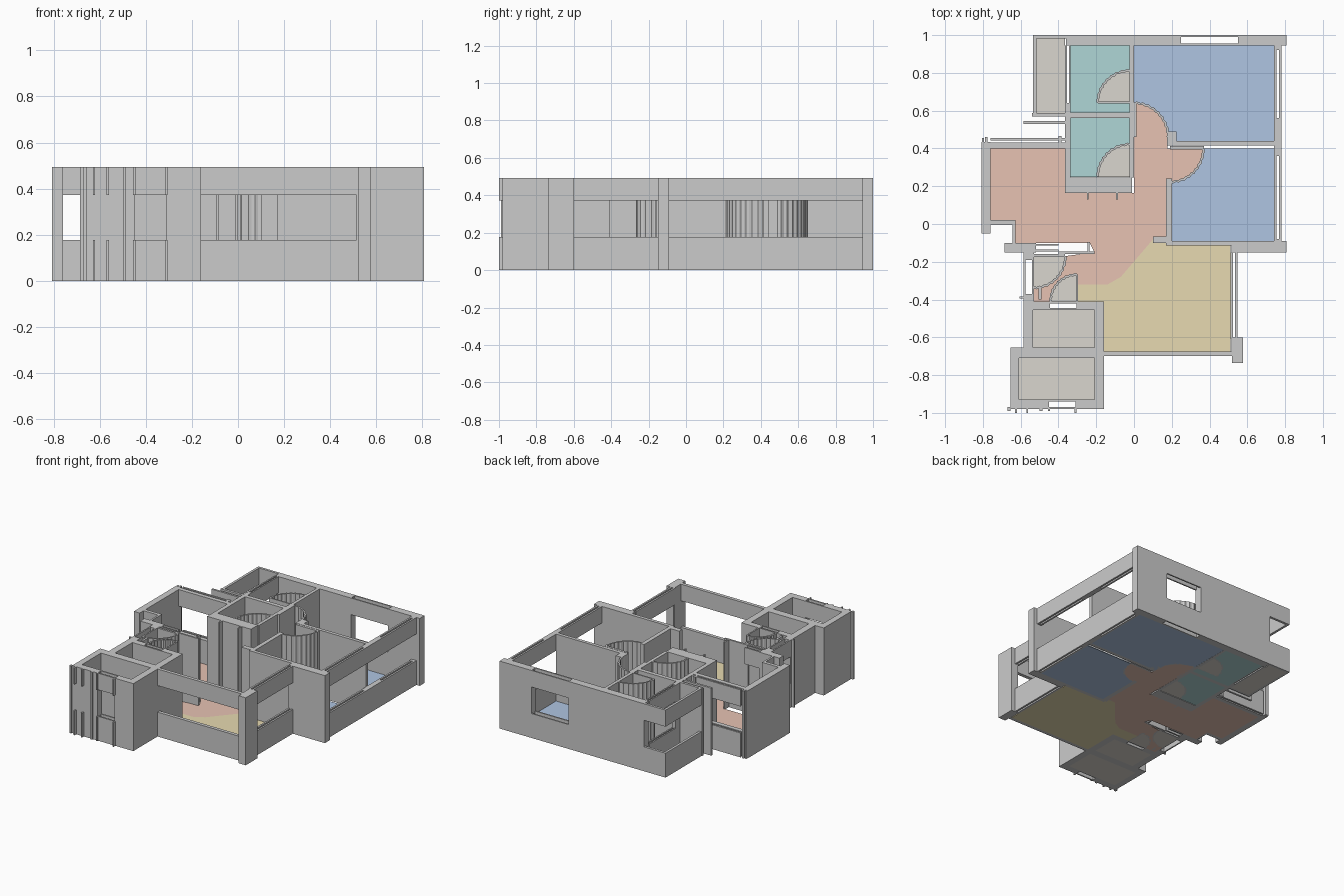
import bpy, bmesh, math

if "Cube" in bpy.data.objects:
    bpy.data.objects.remove(bpy.data.objects["Cube"])

H, SILL, HEAD, FLOOR = 0.493, 0.178, 0.372, 0.004


def finish(name, bm, color=None):
    bmesh.ops.recalc_face_normals(bm, faces=bm.faces)
    me = bpy.data.meshes.new(name)
    bm.to_mesh(me)
    bm.free()
    ob = bpy.data.objects.new(name, me)
    bpy.context.collection.objects.link(ob)
    if color:
        mat = bpy.data.materials.get(color) or bpy.data.materials.new(color)
        mat.diffuse_color = COLORS[color]
        mat.use_nodes = True
        mat.node_tree.nodes["Principled BSDF"].inputs["Base Color"].default_value = mat.diffuse_color
        me.materials.append(mat)


def prism(bm, pts, z0, z1):
    face = bm.faces.new([bm.verts.new((x, y, z0)) for x, y in pts])
    top = bmesh.ops.extrude_face_region(bm, geom=[face], use_keep_orig=True)["geom"]
    bmesh.ops.translate(bm, vec=(0, 0, z1 - z0),
                        verts=[v for v in top if isinstance(v, bmesh.types.BMVert)])


def walls(name, rects, spans=((0, H),)):
    """Boxes from (x0, y0, x1, y1) plan rectangles over the given heights."""
    bm = bmesh.new()
    for x0, y0, x1, y1 in rects:
        for z0, z1 in spans:
            prism(bm, [(x0, y0), (x1, y0), (x1, y1), (x0, y1)], z0, z1)
    finish(name, bm)


BAND = ((0, SILL), (HEAD, H))


def banded(name, rects):
    """Walls with an open strip between sill and head."""
    walls(name, rects, BAND)


def hollow(name, rects, t=0.01):
    """Open strip walls made of two thin skins with a slot between."""
    skins = []
    for x0, y0, x1, y1 in rects:
        if x1 - x0 > y1 - y0:
            skins += [(x0, y0, x1, y0 + t), (x0, y1 - t, x1, y1)]
        else:
            skins += [(x0, y0, x0 + t, y1), (x1 - t, y0, x1, y1)]
    banded(name, skins)


def arc(c, r, a0, a1, n=14):
    out = []
    for i in range(n + 1):
        a = math.radians(a0 + (a1 - a0) * i / n)
        out.append((c[0] + r * math.cos(a), c[1] + r * math.sin(a)))
    return out


def floor(name, pts, color):
    bm = bmesh.new()
    prism(bm, pts, 0, FLOOR)
    finish(name, bm, color)


def rect(x0, y0, x1, y1):
    return [(x0, y0), (x1, y0), (x1, y1), (x0, y1)]


COLORS = {
    "blue": (0.43, 0.56, 0.76, 1), "salmon": (0.80, 0.54, 0.45, 1),
    "sand": (0.80, 0.70, 0.44, 1), "teal": (0.43, 0.67, 0.67, 1),
    "stone": (0.70, 0.67, 0.62, 1)}

# North wall with bedroom window
walls("north_wall", [(-.36, .945, .25, 1), (.55, .945, .807, 1)])
hollow("north_window", [(.25, .945, .55, 1)])

# East bedroom window wall and its corner
hollow("east_window", [(.742, .56, .78, .92), (.742, -.08, .78, .36)], .013)
banded("east_window_piers", [(.742, .36, .78, .56), (.742, -.10, .78, -.08),
                             (.742, .92, .78, .945)])
walls("southeast_bedroom_corner", [(.17, -.115, .807, -.09), (.515, -.15, .807, -.11)])

# Living room windows and corner pillar
hollow("living_east_window", [(.51, -.61, .548, -.15)], .013)
banded("living_south_window", [(-.16, -.70, .52, -.675)])
walls("living_pillar", [(.515, -.70, .548, -.605), (.52, -.735, .577, -.60)])

# South-west service block
walls("service_block", [
    (-.21, -.98, -.16, -.41), (-.585, -.455, -.445, -.41), (-.305, -.455, -.16, -.41),
    (-.585, -.66, -.535, -.41), (-.655, -.71, -.16, -.655), (-.655, -.98, -.61, -.66),
    (-.655, -.98, -.45, -.93), (-.31, -.98, -.16, -.93)])
hollow("service_windows", [(-.45, -.98, -.31, -.93), (-.445, -.455, -.305, -.41)])
banded("service_facade_ribs", [(-.63, -1, -.62, -.98), (-.57, -1, -.56, -.98),
                               (-.455, -.99, -.445, -.98), (-.315, -1, -.305, -.98)])
walls("service_facade_edges", [(-.67, -.99, -.655, -.97), (-.50, -.99, -.485, -.98)])

# Entry: double west wall, passage wall, ribs
walls("entry_walls", [
    (-.585, -.19, -.53, -.15), (-.585, -.41, -.53, -.37), (-.685, -.15, -.52, -.10),
    (-.40, -.158, -.21, -.145), (-.245, -.15, -.235, -.095), (-.53, -.175, -.365, -.16),
    (-.605, -.395, -.585, -.385), (-.505, -.40, -.49, -.34), (-.306, -.41, -.296, -.27)])
hollow("entry_windows", [(-.585, -.37, -.53, -.19), (-.52, -.145, -.40, -.105)])

# Dining room
walls("dining_west_wall", [(-.807, -.05, -.76, .435), (-.642, -.10, -.628, .02),
                           (-.79, .43, -.775, .46), (-.805, .43, -.795, .455)])
banded("dining_windows", [(-.76, -.005, -.63, .02), (-.76, .40, -.36, .432),
                          (-.76, .443, -.36, .456)])
walls("dining_window_end", [(-.40, .432, -.385, .465)])

# Balcony parapets
banded("balcony_parapet", [(-.535, .58, -.517, 1), (-.517, .982, -.36, 1)])
walls("balcony_south_walls", [(-.54, .57, -.36, .588), (-.585, .53, -.365, .545)])

# Bathroom walls
walls("bathroom_walls", [
    (-.365, .19, -.335, .64), (-.365, .56, -.01, .59), (-.365, .165, -.01, .245),
    (-.025, .245, -.001, .945), (-.25, .13, -.24, .165), (-.095, .13, -.085, .165),
    (-.19, .638, -.02, .648)])
hollow("bathroom_window", [(-.365, .64, -.335, .945)])

# Bedroom partitions
walls("bedroom_partitions", [
    (.175, .415, .742, .44), (.175, .435, .225, .49), (.19, .395, .37, .412),
    (.17, -.115, .20, .24), (.10, -.10, .18, -.065), (-.003, .46, .012, .64)])

# Doors: ribbed quarter-circle swings (centre, radius, start, end angle)
swings = {
    "upper_bath_door": ((-.02, .64), .17, 90, 180),
    "lower_bath_door": ((-.02, .25), .17, 90, 180),
    "main_bedroom_door": ((0, .46), .178, 90, 0),
    "second_bedroom_door": ((.19, .40), .175, 0, -90),
    "entry_door": ((-.30, -.41), .14, 90, 180),
    "cupboard_door": ((-.53, -.17), .165, -90, 0)}
for name, (c, r, a0, a1) in swings.items():
    outer, inner = arc(c, r + .006, a0, a1, 18), arc(c, r - .006, a0, a1, 18)
    for line in (outer, inner):
        for i in range(1, 18, 2):  # ribs
            line[i] = tuple(m + (p - m) * (1 + .005 / r) for p, m in zip(line[i], c))
    bm = bmesh.new()
    prism(bm, outer + inner[::-1], 0, H)
    finish(name, bm)
    if "bedroom" not in name:
        floor(name + "_floor", [c] + arc(c, r, a0, a1), "stone")

# Floors, with edges following the door swings
S = {k: arc(*v) for k, v in swings.items()}
split = [(.11, -.07), (-.07, -.28), (-.14, -.32), (-.30, -.32)]
floor("main_bedroom_floor", [(0, .945), (.742, .945), (.742, .44), (.178, .44)]
      + S["main_bedroom_door"][::-1], "blue")
floor("second_bedroom_floor", [(.742, .40), (.742, -.09), (.19, -.09)]
      + S["second_bedroom_door"][::-1], "blue")
floor("upper_bath_floor", [(-.335, .945), (-.02, .945)] + S["upper_bath_door"]
      + [(-.02, .639), (-.02, .59), (-.335, .59)], "teal")
floor("lower_bath_floor", [(-.335, .56), (-.02, .56)] + S["lower_bath_door"]
      + [(-.335, .25)], "teal")
floor("hall_floor", [(-.365, .40), (-.365, .165), (0, .165)] + S["main_bedroom_door"]
      + [(.178, .40)] + S["second_bedroom_door"] + [(.17, .225), (.17, -.07)]
      + split + S["entry_door"] + [(-.53, -.41)] + S["cupboard_door"]
      + [(-.21, -.15), (-.235, -.10), (-.63, -.10), (-.63, .02), (-.76, .02),
         (-.76, .40)], "salmon")
floor("living_floor", [(-.30, -.41), (-.16, -.41), (-.16, -.675), (.51, -.675),
                       (.51, -.115), (.17, -.115), (.17, -.07)] + split, "sand")
floor("balcony_floor", rect(-.517, .588, -.365, .982), "stone")
floor("service_floor", rect(-.535, -.655, -.21, -.455), "stone")
floor("utility_floor", rect(-.61, -.93, -.21, -.71), "stone")
